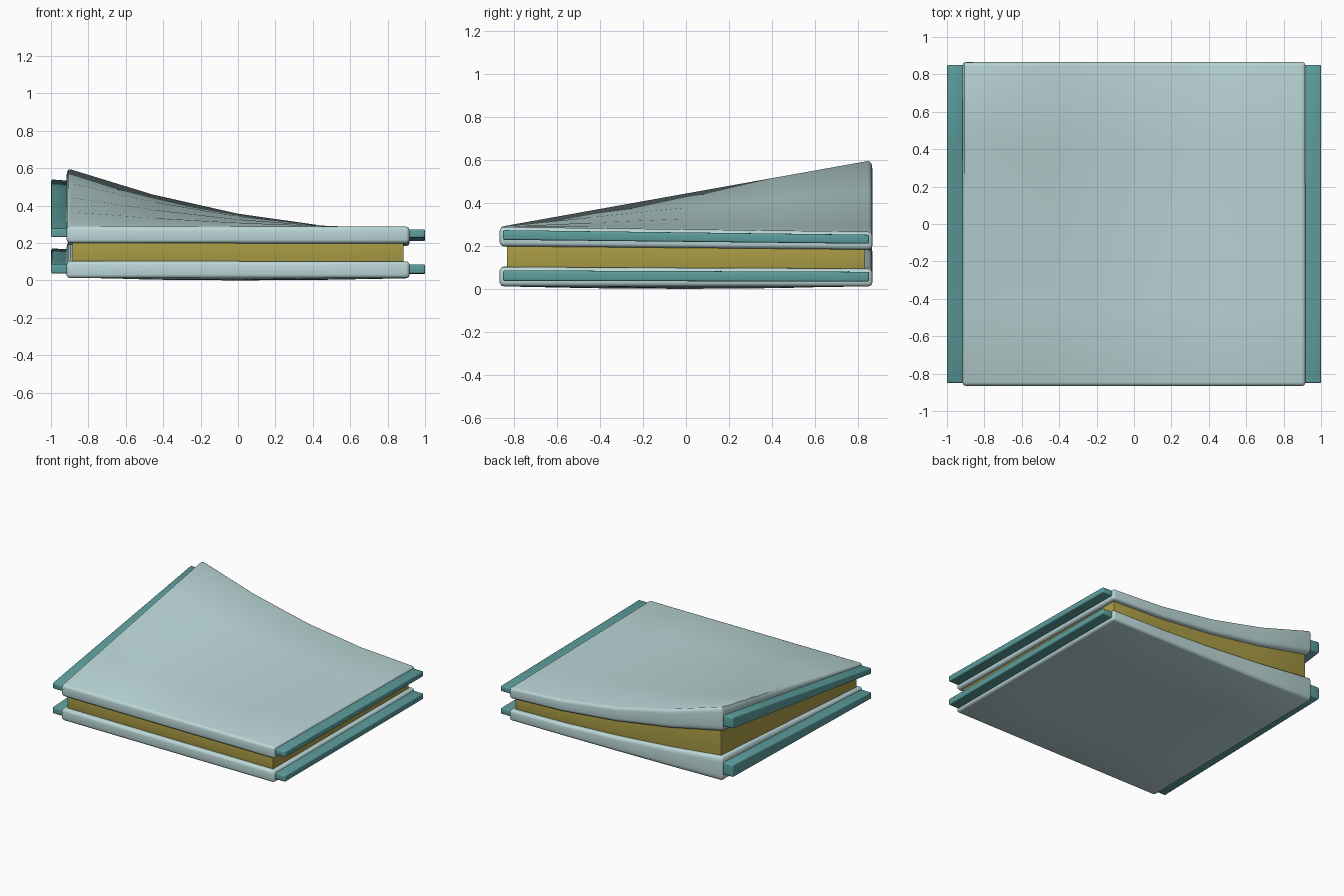
import bpy, bmesh, math
from mathutils import Vector

if "Cube" in bpy.data.objects:
    bpy.data.objects.remove(bpy.data.objects["Cube"])

HX, HY = 0.917, 0.866   # half size of the slabs


def material(name, rgb):
    m = bpy.data.materials.new(name)
    m.diffuse_color = (*rgb, 1)
    m.use_nodes = True
    m.node_tree.nodes["Principled BSDF"].inputs["Base Color"].default_value = m.diffuse_color
    return m


PALE = material("pale_cloth", (0.50, 0.68, 0.68))
TEAL = material("teal_trim", (0.11, 0.34, 0.34))
GOLD = material("gold_core", (0.40, 0.33, 0.06))


def stretch(x, y, k=1.0):
    # height factor: 1 along the front, rising towards the back left corner
    u = max(-1, min(1, x / HX))
    t = (y + HY) / (2 * HY)
    return 1 + k * t * (0.24 - 0.59 * u + 0.27 * u * u)


def box(name, mat, x0, x1, hy, z0, z1, bevel, k=1.0, bulge_low=0, bulge_high=0):
    bm = bmesh.new()
    bmesh.ops.create_cube(bm, size=1)
    for v in bm.verts:
        v.co = Vector((x1 if v.co.x > 0 else x0,
                       hy if v.co.y > 0 else -hy,
                       z1 if v.co.z > 0 else z0))
    bmesh.ops.bevel(bm, geom=bm.edges[:], offset=bevel, segments=3,
                    profile=0.5, affect='EDGES')
    # loop cuts at the quarter lines, so the slab can bend
    for axis, half in ((0, HX), (1, HY)):
        for f in (-0.5, 0, 0.5):
            n = Vector((0, 0, 0))
            n[axis] = 1
            bmesh.ops.bisect_plane(bm, geom=bm.verts[:] + bm.edges[:] + bm.faces[:],
                                   plane_co=n * f * half, plane_no=n)
    mid = (z0 + z1) / 2
    for v in bm.verts:
        x, y, z = v.co
        b = max(0, 1 - (x / HX) ** 2) * max(0, 1 - (y / HY) ** 2)
        z += b * (bulge_high if z > mid else -bulge_low)
        v.co.z = z * stretch(x, y, k)
    bmesh.ops.recalc_face_normals(bm, faces=bm.faces[:])
    me = bpy.data.meshes.new(name)
    bm.to_mesh(me)
    bm.free()
    ob = bpy.data.objects.new(name, me)
    bpy.context.collection.objects.link(ob)
    me.materials.append(mat)
    bpy.ops.object.select_all(action='DESELECT')
    ob.select_set(True)
    bpy.context.view_layer.objects.active = ob
    bpy.ops.object.shade_smooth_by_angle(angle=math.radians(40))
    return ob


# pale cover slabs
box("lower_slab", PALE, -HX, HX, HY, 0.012, 0.102, 0.02, bulge_low=0.012)
box("upper_slab", PALE, -HX, HX, HY, 0.198, 0.288, 0.02, bulge_high=0.003)

# gold core, set back between the slabs
box("core", GOLD, -0.885, 0.885, 0.832, 0.09, 0.21, 0.004)

# teal strips along both sides of each slab
for level, z0, z1 in (("lower", 0.037, 0.086), ("upper", 0.228, 0.273)):
    box(level + "_left_strip", TEAL, -1, -0.88, 0.85, z0, z1, 0.008, k=0.9)
    box(level + "_right_strip", TEAL, 0.88, 1, 0.85, z0, z1, 0.008)
